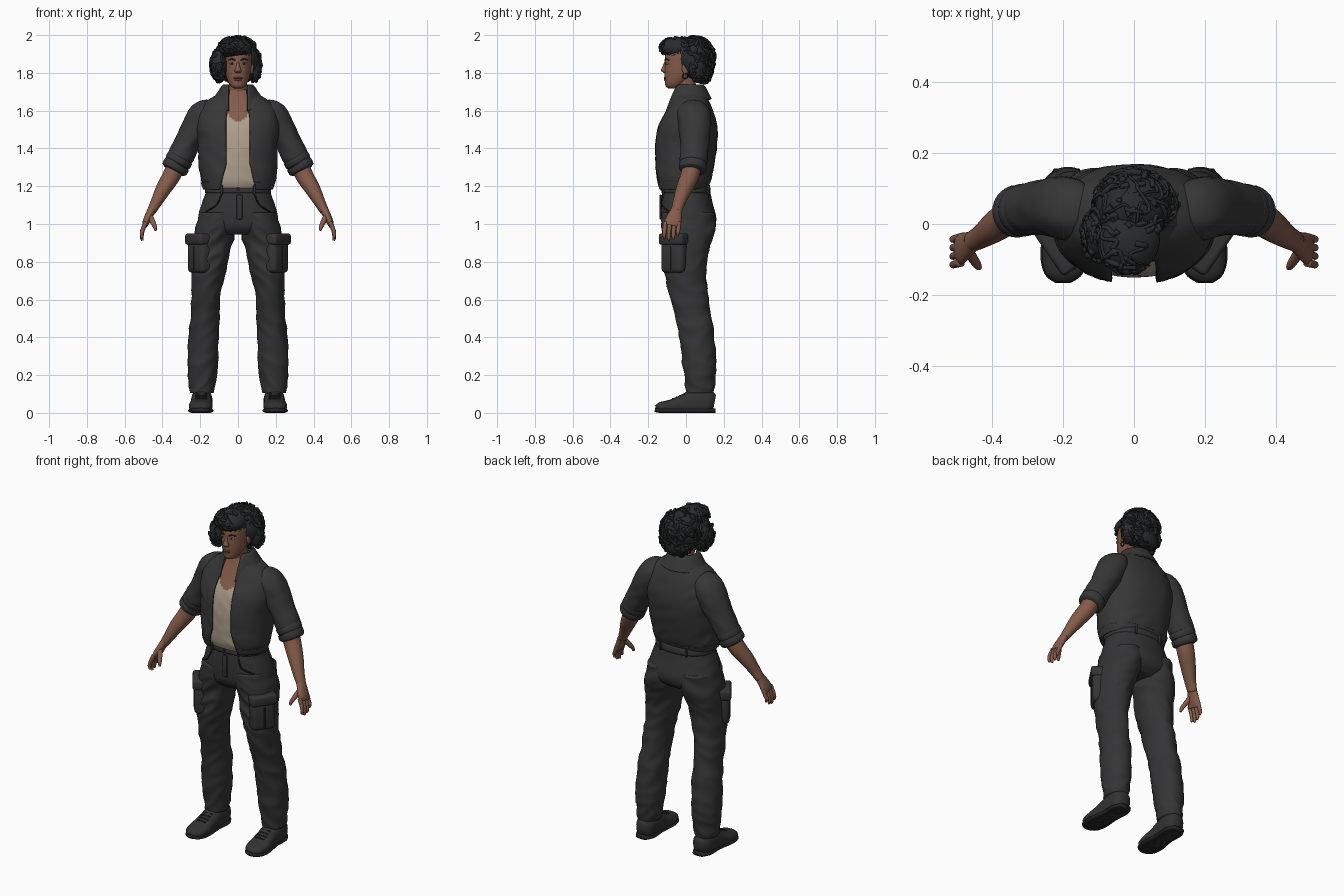
import bpy, bmesh, math, random
from mathutils import Vector, Matrix, noise

if "Cube" in bpy.data.objects:
    bpy.data.objects.remove(bpy.data.objects["Cube"])
random.seed(4)


def material(name, r, g, b):
    m = bpy.data.materials.new(name)
    m.use_nodes = True
    m.diffuse_color = (r, g, b, 1)
    bsdf = next(n for n in m.node_tree.nodes if n.type == "BSDF_PRINCIPLED")
    bsdf.inputs["Base Color"].default_value = (r, g, b, 1)
    return m


JACKET = material("charcoal jacket", .038, .038, .039)
PANTS = material("charcoal trousers", .035, .035, .037)
SEAM = material("dark seam", .018, .018, .019)
SHOE = material("shoe grey", .032, .032, .032)
HAIR = material("black hair", .022, .024, .025)
SKIN = material("brown skin", .23, .105, .068)
LIP = material("lip", .17, .062, .05)
SHIRT = material("beige shirt", .43, .35, .265)
EYE = material("eye white", .38, .33, .3)


def smooth_path(rings, steps):
    """Catmull-Rom interpolation of ring tuples."""
    out, last = [], len(rings) - 1
    for i in range(last):
        a, b, c, d = (rings[min(max(i + k, 0), last)] for k in (-1, 0, 1, 2))
        for s in range(steps):
            t = s / steps
            out.append([.5 * (2 * q + (r - p) * t + (2 * p - 5 * q + 4 * r - w) * t * t
                              + (3 * q - p - 3 * r + w) * t ** 3) for p, q, r, w in zip(a, b, c, d)])
    return out + [list(rings[-1])]


def add_loft(bm, rings, n=28, steps=5, p=1, gap=None, wob=0, along=False):
    """Skin elliptical rings (x, y, z, rx, ry); gap leaves the front open."""
    rings, rows = smooth_path(rings, steps), []
    for i, (x, y, z, rx, ry) in enumerate(rings):
        c, u, v = Vector((x, y, z)), Vector((0, 1, 0)), Vector((1, 0, 0))
        if along:
            t = (Vector(rings[min(i + 1, len(rings) - 1)][:3]) - Vector(rings[max(i - 1, 0)][:3])).normalized()
            ref = Vector((0, 0, 1)) if abs(t.y) > .7 else u
            u = (ref - t * ref.dot(t)).normalized()
            v = u.cross(t)
        g = math.asin(min(1, (gap(z) / rx) ** (1 / p))) if gap else 0
        row = []
        for j in range(n + (1 if gap else 0)):
            a = -math.pi / 2 + g + (2 * math.pi - 2 * g) * j / n
            ca, sa = math.cos(a), math.sin(a)
            off = v * rx * math.copysign(abs(ca) ** p, ca) + u * ry * math.copysign(abs(sa) ** p, sa)
            if wob:
                q = c + off
                off *= 1 + wob * (.3 - 1.3 * abs(noise.noise(Vector((q.x * 7, q.y * 7, q.z * 13 + q.x * 9)))))
            row.append(bm.verts.new(c + off))
        rows.append(row)
    for r0, r1 in zip(rows, rows[1:]):
        for j in range(n):
            k = j + 1 if gap else (j + 1) % n
            bm.faces.new((r0[j], r0[k], r1[k], r1[j]))
    if not gap:
        bm.faces.new(rows[0])
        bm.faces.new(rows[-1])


def finish(name, bm, mats, side=1, rule=None, thick=0):
    if side < 0:
        bmesh.ops.scale(bm, vec=(-1, 1, 1), verts=bm.verts)
    bmesh.ops.recalc_face_normals(bm, faces=bm.faces)
    for f in bm.faces:
        f.smooth = True
        if rule:
            f.material_index = rule(f.calc_center_median())
    me = bpy.data.meshes.new(name)
    bm.to_mesh(me)
    bm.free()
    for m in mats:
        me.materials.append(m)
    ob = bpy.data.objects.new(name, me)
    bpy.context.collection.objects.link(ob)
    if thick:
        mod = ob.modifiers.new("thickness", "SOLIDIFY")
        mod.thickness, mod.offset = thick, 0
    return ob


def loft(name, rings, mat, side=1, edit=None, rule=None, thick=0, **kw):
    bm = bmesh.new()
    add_loft(bm, rings, **kw)
    for v in bm.verts:
        if edit:
            edit(v.co)
    return finish(name, bm, mat if isinstance(mat, list) else [mat], side, rule, thick)


def ball(name, loc, rad, mat, side=1):
    bm = bmesh.new()
    bmesh.ops.create_uvsphere(bm, u_segments=20, v_segments=12, radius=1,
                              matrix=Matrix.Translation(loc) @ Matrix.Diagonal((*rad, 1)))
    return finish(name, bm, [mat], side)


def box(name, loc, size, turn, mat, side=1, bevel=.02):
    bm = bmesh.new()
    bmesh.ops.create_cube(bm, size=1, matrix=Matrix.Translation(loc) @ Matrix.Rotation(turn, 4, "Z")
                          @ Matrix.Diagonal((*size, 1)))
    bmesh.ops.bevel(bm, geom=bm.edges[:], offset=bevel, segments=3, affect="EDGES", profile=.5)
    return finish(name, bm, [mat], side)


# Jacket body, open at the front
body = [(0, -.02, 1.19, .172, .122), (0, -.015, 1.23, .192, .14), (0, -.01, 1.3, .2, .15),
        (0, 0, 1.42, .205, .16), (0, .008, 1.52, .215, .15), (0, .018, 1.6, .2, .118),
        (0, .02, 1.65, .155, .095), (0, .02, 1.685, .1, .08), (0, .018, 1.71, .075, .07)]


def opening(z):
    return .062 + max(0, 1.32 - z) * .25 - max(0, z - 1.55) * .1


loft("jacket_body", body, JACKET, n=72, p=.85, gap=opening, wob=.05, thick=.012)
loft("jacket_hem", [(0, -.02, 1.185, .177, .127), (0, -.018, 1.2, .184, .132), (0, -.017, 1.222, .19, .138)],
     JACKET, n=56, p=.85, gap=opening, thick=.014)


# Turned-down collar with lowered front points
def drop(co):
    outer = min(1, max(0, (1.735 - co.z) / .07))
    front = max(0, -co.y) / .1
    co.z -= .06 * outer * front


loft("collar", [(0, .018, 1.735, .068, .064), (0, .016, 1.728, .082, .08), (0, .013, 1.69, .108, .104),
                (0, .01, 1.66, .13, .122)], JACKET, n=48, gap=lambda z: .05, edit=drop, thick=.01)

# Shirt and bare chest in one inner torso, with a scooped neckline
inner = [(x, y, z, rx - .018, ry - .012) for x, y, z, rx, ry in body]
loft("shirt_and_chest", inner, [SHIRT, SKIN], n=96, steps=8, p=.85, wob=.03,
     rule=lambda c: int(c.z > 1.545 + 12 * c.x ** 2))

# Neck and head
loft("neck", [(0, .02, 1.6, .075, .07), (0, .015, 1.68, .055, .055), (0, 0, 1.74, .048, .052),
              (0, -.005, 1.8, .05, .055)], SKIN)
loft("head", [(0, -.072, 1.717, .018, .02), (0, -.064, 1.73, .038, .044), (0, -.046, 1.76, .055, .066),
              (0, -.025, 1.8, .066, .089), (0, -.01, 1.85, .072, .103), (0, 0, 1.9, .074, .108),
              (0, .01, 1.95, .062, .085), (0, .01, 1.975, .025, .04)], SKIN, n=36)
loft("nose", [(0, -.098, 1.868, .007, .012), (0, -.11, 1.835, .01, .014), (0, -.116, 1.813, .018, .017),
              (0, -.107, 1.8, .014, .01)], SKIN, n=16)
ball("upper_lip", (0, -.109, 1.773), (.024, .009, .006), LIP)
ball("lower_lip", (0, -.107, 1.764), (.02, .01, .007), LIP)
for s, label in ((1, "left"), (-1, "right")):
    ball(label + "_eye", (.031, -.099, 1.85), (.014, .009, .006), EYE, s)
    ball(label + "_iris", (.031, -.105, 1.85), (.006, .005, .006), SEAM, s)
    loft(label + "_eyebrow", [(.014, -.11, 1.867, .004, .003), (.034, -.105, 1.874, .004, .003),
                              (.052, -.09, 1.867, .002, .002)], HAIR, s, n=8, along=True)
    ball(label + "_ear", (.073, -.002, 1.825), (.01, .02, .033), SKIN, s)
    bm = bmesh.new()
    hoop = [(.078, -.004 + .014 * math.sin(a * math.pi / 6), 1.783 + .014 * math.cos(a * math.pi / 6), .003, .003)
            for a in range(12)]
    add_loft(bm, hoop, n=8, steps=1, along=True)
    finish(label + "_earring", bm, [SEAM], s)

# Hair: overlapping masses covered with wavy locks
masses = [((0, .05, 1.875), (.112, .1, .115), 150), ((-.015, -.045, 1.932), (.088, .09, .058), 55),
          ((-.1, -.03, 1.84), (.045, .07, .085), 60), ((.088, .06, 1.83), (.035, .045, .075), 40),
          ((-.005, .095, 1.81), (.09, .05, .065), 50)]
bm = bmesh.new()
for centre, rad, count in masses:
    c = Vector(centre)
    bmesh.ops.create_uvsphere(bm, u_segments=28, v_segments=18, radius=1,
                              matrix=Matrix.Translation(c) @ Matrix.Diagonal((*rad, 1)))
    for k in range(count):
        n0 = Vector([random.gauss(0, 1) for _ in range(3)]).normalized()
        way = Vector((random.uniform(-.7, .7), random.uniform(-.5, .7), -.8))
        side = n0.cross(way).normalized()
        phase, thick, rings = random.uniform(0, 6), random.uniform(.006, .011), []
        for i in range(9):
            t = i / 8
            n1 = (n0 + way * t + side * .16 * math.sin(9 * t + phase)).normalized()
            lift = 1 + .05 * math.cos(9 * t + phase) + .05 * t
            q = c + Vector([a * b * lift for a, b in zip(n1, rad)])
            r = thick * (1 - .75 * t)
            rings.append((*q, r, r))
        if not any(q[1] < .03 and q[0] > -.065 and q[2] < 1.885 for q in rings):
            add_loft(bm, rings, n=6, steps=2, along=True)
for v in bm.verts:
    v.co.z = min(v.co.z, 2)
    v.co.y = min(v.co.y, .165)
finish("curly_hair", bm, [HAIR])

# Trousers: seat, waistband and fly
loft("trouser_seat", [(0, 0, 1.2, .165, .122), (0, .002, 1.15, .178, .13), (0, .006, 1.1, .195, .138),
                      (0, .014, 1.03, .213, .146), (0, .012, .98, .2, .135), (0, .005, .945, .13, .1)],
     PANTS, n=56, p=.9, wob=.02)
loft("waistband", [(0, 0, 1.165, .176, .131), (0, 0, 1.185, .175, .13), (0, 0, 1.203, .17, .126)],
     PANTS, n=48, p=.9, steps=2)
box("fly", (.008, -.134, 1.09), (.03, .012, .13), 0, PANTS, bevel=.004)
box("waist_button", (0, -.131, 1.185), (.016, .008, .016), 0, SEAM, bevel=.003)

for s, label in ((1, "left"), (-1, "right")):
    # Legs with creased cloth
    loft(label + "_trouser_leg",
         [(.105, .012, 1.06, .1, .138), (.117, .012, .97, .109, .14), (.137, .003, .88, .104, .122),
          (.15, -.005, .78, .094, .112), (.165, .008, .66, .08, .105), (.173, .03, .54, .077, .097),
          (.18, .055, .42, .081, .093), (.186, .068, .28, .08, .09), (.19, .074, .17, .073, .082),
          (.192, .074, .105, .062, .072)], PANTS, s, n=48, steps=9, wob=.13)
    # Cargo pocket with flap and seam strip
    box(label + "_cargo_pocket", (.2, -.058, .83), (.085, .14, .18), -.6, PANTS, s, .025)
    box(label + "_pocket_flap", (.202, -.059, .92), (.098, .152, .06), -.6, PANTS, s, .014)
    box(label + "_pocket_pleat", (.2, -.058, .82), (.091, .008, .12), -.6, SEAM, s, .003)
    loft(label + "_front_pocket_edge", [(.09, -.125, 1.15, .004, .004), (.115, -.128, 1.1, .004, .004),
                                        (.17, -.088, 1.065, .004, .004)], SEAM, s, n=8, along=True)
    box(label + "_belt_loop", (.085, -.119, 1.182), (.012, .016, .05), .3, PANTS, s, .003)
    box(label + "_back_belt_loop", (.085, .119, 1.182), (.012, .016, .05), -.3, PANTS, s, .003)

    # Shoes
    def flat(co):
        co.z = max(co.z, 0)
    loft(label + "_shoe", [(.19, .15, .05, .035, .045), (.19, .12, .055, .054, .065), (.192, .06, .06, .056, .07),
                           (.194, -.01, .045, .057, .055), (.197, -.08, .035, .063, .036),
                           (.199, -.135, .03, .053, .027), (.199, -.16, .025, .025, .014)],
         SHOE, s, edit=flat, p=.85, along=True)
    loft(label + "_sole", [(.19, .156, .012, .036, .012), (.19, .11, .012, .058, .014), (.192, .02, .012, .056, .014),
                           (.197, -.08, .012, .067, .014), (.199, -.14, .013, .054, .013),
                           (.199, -.165, .015, .024, .01)], SEAM, s, edit=flat, p=.7, along=True)
    for k in range(4):
        box(label + "_lace_" + str(k + 1), (.194, -.01 - .02 * k, .098 - .008 * k), (.06, .007, .012), 0, SEAM, s, .003)

    # Sleeves with rolled cuffs
    loft(label + "_sleeve", [(.12, .03, 1.6, .055, .07), (.178, .04, 1.575, .082, .088), (.225, .047, 1.5, .077, .084),
                             (.265, .046, 1.43, .07, .076), (.302, .042, 1.36, .068, .072),
                             (.33, .036, 1.3, .06, .064)], JACKET, s, n=40, steps=8, wob=.11, along=True)
    for k, (x, y, z) in enumerate(((.313, .04, 1.335), (.33, .036, 1.302))):
        loft(label + "_cuff_roll_" + str(k + 1),
             [(x - .012, y, z + .023, .056, .06), (x - .006, y, z + .014, .07, .073),
              (x + .006, y - .002, z - .012, .069, .071), (x + .011, y - .003, z - .022, .055, .058)],
             JACKET, s, wob=.05, along=True)

    # Forearm and hand
    loft(label + "_forearm", [(.32, .035, 1.32, .05, .052), (.355, .018, 1.25, .047, .049),
                              (.395, -.01, 1.185, .041, .043), (.43, -.035, 1.12, .031, .034),
                              (.458, -.05, 1.068, .024, .029)], SKIN, s, along=True)
    loft(label + "_palm", [(.453, -.047, 1.08, .024, .028), (.469, -.058, 1.05, .021, .036),
                           (.485, -.068, 1.015, .019, .044), (.494, -.074, .99, .014, .043)],
         SKIN, s, n=20, along=True)
    for k, (finger, tip) in enumerate((("index", .925), ("middle", .912), ("ring", .918), ("little", .938))):
        y = -.109 + .024 * k
        loft(label + "_" + finger + "_finger",
             [(.488, y, 1.01, .012, .012), (.504, y - .004, .97, .011, .011),
              (.51, y - .006, tip + .02, .01, .01), (.506, y - .006, tip, .006, .006)],
             SKIN, s, n=12, along=True)
    loft(label + "_thumb", [(.466, -.075, 1.045, .014, .014), (.452, -.1, 1.012, .014, .014),
                            (.44, -.118, .985, .011, .011), (.436, -.124, .965, .006, .006)],
         SKIN, s, n=12, along=True)
